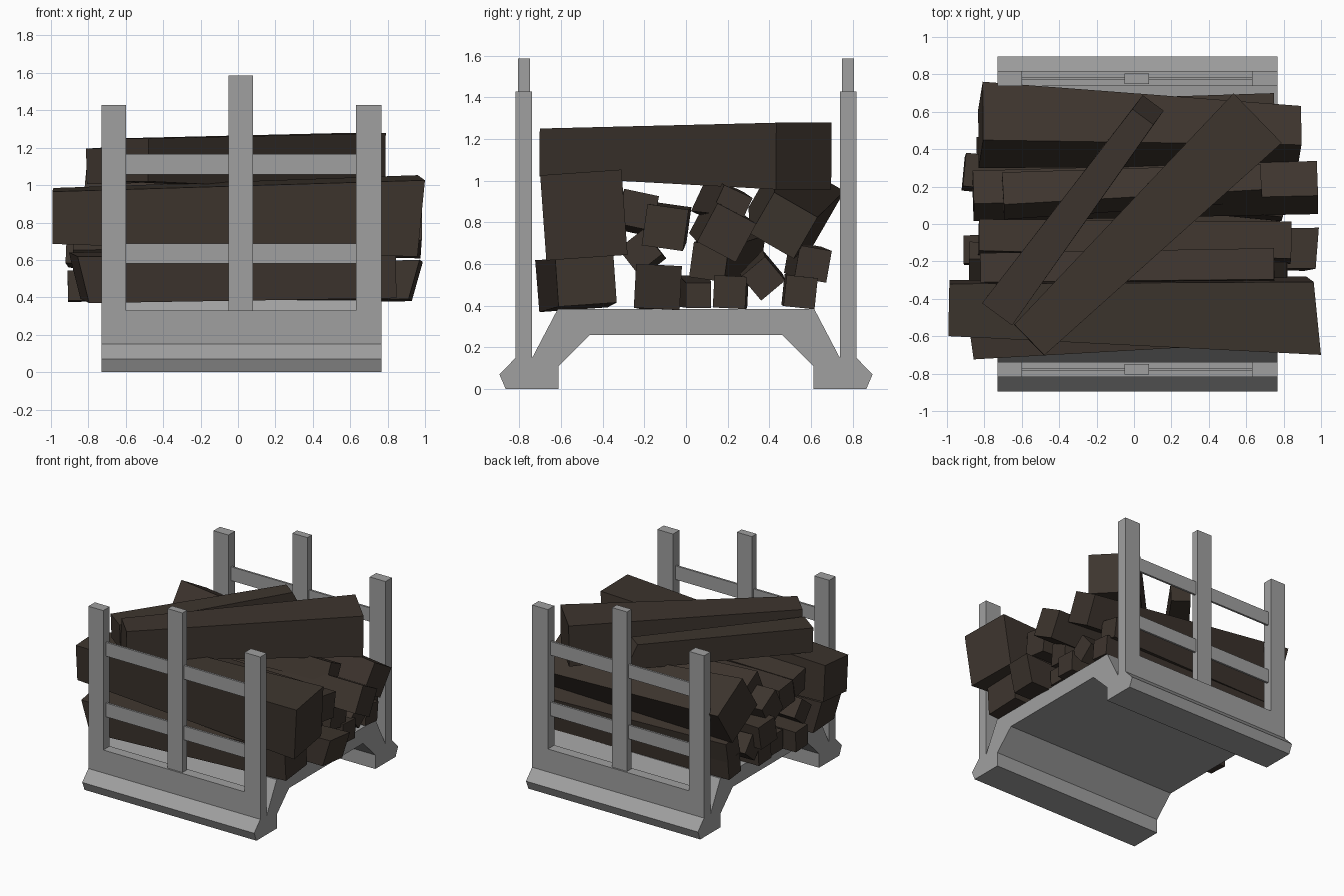
import bpy, bmesh, math
from mathutils import Vector

cube = bpy.data.objects.get("Cube")
if cube:
    bpy.data.objects.remove(cube)


def material(name, rgb):
    m = bpy.data.materials.new(name)
    m.use_nodes = True
    m.diffuse_color = (*rgb, 1)
    m.node_tree.nodes["Principled BSDF"].inputs["Base Color"].default_value = (*rgb, 1)
    return m


STEEL = material("grey_steel", (0.35, 0.35, 0.35))
WOOD = material("dark_wood", (0.047, 0.035, 0.027))


def finish(name, bm, mat):
    bmesh.ops.recalc_face_normals(bm, faces=bm.faces)
    mesh = bpy.data.meshes.new(name)
    bm.to_mesh(mesh)
    bm.free()
    mesh.materials.append(mat)
    obj = bpy.data.objects.new(name, mesh)
    bpy.context.collection.objects.link(obj)
    return obj


def loft(name, ring_a, ring_b, mat):
    """Closed solid between two matching rings."""
    bm = bmesh.new()
    a = [bm.verts.new(p) for p in ring_a]
    b = [bm.verts.new(p) for p in ring_b]
    bm.faces.new(a)
    bm.faces.new(b)
    n = len(a)
    for i in range(n):
        j = (i + 1) % n
        bm.faces.new((a[i], a[j], b[j], b[i]))
    return finish(name, bm, mat)


def box(name, x, y, z, mat):
    def ring(h):
        return [(x[0], y[0], h), (x[1], y[0], h), (x[1], y[1], h), (x[0], y[1], h)]
    return loft(name, ring(z[0]), ring(z[1]), mat)


def log(name, a, b, size_a, size_b, roll=0, cut_a=(0, 0), cut_b=(0, 0)):
    """Tapered timber from a to b, rolled about its length; cuts slant the ends."""
    a, b = Vector(a), Vector(b)
    d = (b - a).normalized()
    side = Vector((0, 0, 1)).cross(d).normalized()
    up = d.cross(side)
    r = math.radians(roll)
    u = side * math.cos(r) + up * math.sin(r)
    v = up * math.cos(r) - side * math.sin(r)

    def ring(c, size, cut):
        w, h = size[0] / 2, size[1] / 2
        return [c + (u + d * cut[0]) * w * s + (v + d * cut[1]) * h * t
                for s, t in ((-1, -1), (1, -1), (1, 1), (-1, 1))]
    return loft(name, ring(a, size_a, cut_a), ring(b, size_b, cut_b), WOOD)


# Pressed base: half profile (y, z) mirrored to the other side
X0, X1 = -0.73, 0.767
half = [(0.46, 0.26), (0.612, 0.11), (0.612, 0), (0.865, 0), (0.895, 0.07),
        (0.818, 0.15), (0.818, 0.33), (0.738, 0.33), (0.738, 0.15), (0.615, 0.385)]
profile = half + [(-y, z) for y, z in reversed(half)]
loft("base", [(X0, y, z) for y, z in profile], [(X1, y, z) for y, z in profile], STEEL)

# Posts and rails at the front and back
for s, side in ((-1, "front"), (1, "back")):
    def span(lo, hi):
        return sorted((s * lo, s * hi))
    box(side + "_right_post", (X0, -0.6), span(0.738, 0.818), (0.33, 1.427), STEEL)
    box(side + "_left_post", (0.63, X1), span(0.738, 0.818), (0.33, 1.427), STEEL)
    box(side + "_middle_post", (-0.05, 0.08), span(0.748, 0.805), (0.325, 1.585), STEEL)
    for level, z in (("lower", (0.58, 0.688)), ("upper", (1.057, 1.165))):
        box(f"{side}_{level}_rail", (-0.6, 0.63), span(0.77, 0.786), z, STEEL)

# Two logs lying diagonally on top
log("top_log_wide", (-0.56, -0.62, 1.135), (0.66, 0.565, 1.118), (0.23, 0.23), (0.37, 0.32))
log("top_log_narrow", (-0.73, -0.48, 1.1), (0.075, 0.61, 1.15), (0.2, 0.19), (0.14, 0.19),
    cut_b=(0, -0.45))

# Large logs along the front and back of the stack
log("front_upper_log", (-0.99, -0.45, 0.835), (0.96, -0.49, 0.835), (0.28, 0.28), (0.39, 0.41), 4,
    cut_b=(-0.12, 0.1))
log("front_lower_log", (-0.85, -0.55, 0.505), (0.84, -0.48, 0.52), (0.33, 0.25), (0.28, 0.23), 4,
    cut_a=(-0.1, -0.24))
log("back_upper_log", (-0.82, 0.53, 0.91), (0.885, 0.47, 0.785), (0.36, 0.3), (0.24, 0.23), -30)
log("bottom_long_log", (-0.91, -0.14, 0.46), (0.95, -0.135, 0.49), (0.15, 0.16), (0.22, 0.21), -3,
    cut_b=(0.08, 0.3))

# Smaller logs of the stack: name, (x ends), (y, z) at each end, size at each end, roll
for name, xs, p, q, size_p, size_q, roll in (
    ("upper_log_a", (-0.86, 0.98), (0.15, 0.79), (0.195, 0.75), 0.2, 0.21, -28),
    ("upper_log_b", (-0.83, 0.84), (-0.07, 0.8), (-0.1, 0.775), 0.17, 0.2, -8),
    ("upper_log_c", (-0.82, 0.75), (-0.25, 0.83), (-0.23, 0.86), 0.16, 0.17, -12),
    ("upper_log_d", (-0.7, 0.68), (0.15, 0.9), (0.22, 0.88), 0.19, 0.15, -25),
    ("middle_log_a", (-0.88, 0.82), (-0.2, 0.64), (-0.22, 0.66), 0.15, 0.15, 38),
    ("middle_log_b", (-0.91, 0.8), (0.28, 0.66), (0.11, 0.61), 0.18, 0.17, -8),
    ("middle_log_c", (-0.84, 0.8), (0.36, 0.56), (0.37, 0.53), 0.15, 0.15, 40),
    ("middle_log_d", (-0.8, 0.75), (0.56, 0.62), (0.61, 0.6), 0.155, 0.155, -10),
    ("bottom_log_a", (-0.82, 0.78), (0.04, 0.47), (0.06, 0.45), 0.15, 0.12, 0),
    ("bottom_log_b", (-0.84, 0.82), (0.22, 0.47), (0.21, 0.465), 0.155, 0.155, -3),
    ("bottom_log_c", (-0.8, 0.78), (0.54, 0.47), (0.55, 0.465), 0.15, 0.15, -6),
):
    log(name, (xs[0], *p), (xs[1], *q), (size_p, size_p), (size_q, size_q), roll)
